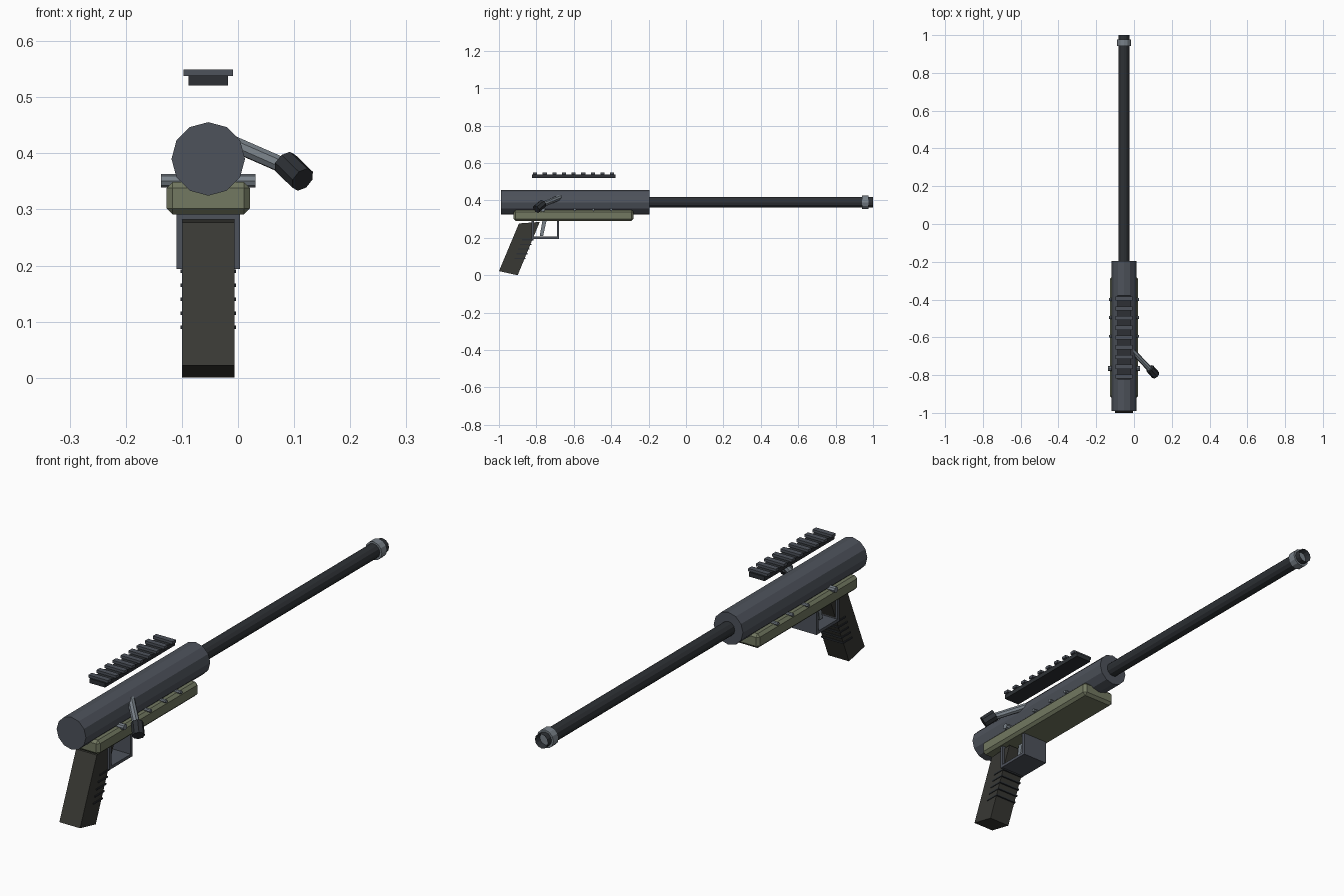
import bpy, bmesh
from mathutils import Vector

if "Cube" in bpy.data.objects:
    bpy.data.objects.remove(bpy.data.objects["Cube"])

CX = -0.053   # centre line of the body
AZ = 0.39     # height of the barrel axis


def material(name, rgb):
    m = bpy.data.materials.new(name)
    m.diffuse_color = (*rgb, 1)
    m.use_nodes = True
    m.node_tree.nodes["Principled BSDF"].inputs["Base Color"].default_value = m.diffuse_color
    return m


STEEL = material("blue_steel", (0.075, 0.085, 0.105))
BLACK = material("black_steel", (0.026, 0.030, 0.035))
LIGHT = material("light_steel", (0.19, 0.22, 0.25))
OLIVE = material("olive", (0.17, 0.19, 0.12))
RUBBER = material("rubber", (0.04, 0.04, 0.034))


def finish(name, bm, mat):
    bmesh.ops.recalc_face_normals(bm, faces=bm.faces)
    me = bpy.data.meshes.new(name)
    bm.to_mesh(me)
    bm.free()
    me.materials.append(mat)
    ob = bpy.data.objects.new(name, me)
    bpy.context.collection.objects.link(ob)
    return ob


def box(name, lo, hi, mat, bevel=0):
    bm = bmesh.new()
    bmesh.ops.create_cube(bm, size=1)
    lo, hi = Vector(lo), Vector(hi)
    for v in bm.verts:
        v.co = (lo + hi) / 2 + v.co * (hi - lo)
    if bevel:
        bmesh.ops.bevel(bm, geom=bm.edges[:], offset=bevel, segments=1, affect='EDGES')
    return finish(name, bm, mat)


def rod(name, a, b, r, sides, mat, bore=0):
    a, b = Vector(a), Vector(b)
    bm = bmesh.new()
    bmesh.ops.create_cone(bm, cap_ends=True, segments=sides, radius1=r, radius2=r,
                          depth=(b - a).length)
    if bore:
        end = max(bm.faces, key=lambda f: f.calc_center_median().z)
        bmesh.ops.inset_region(bm, faces=[end], thickness=bore)
        bmesh.ops.translate(bm, verts=end.verts, vec=(0, 0, -0.05))
    m = (b - a).to_track_quat('Z', 'Y').to_matrix().to_4x4()
    m.translation = (a + b) / 2
    bmesh.ops.transform(bm, matrix=m, verts=bm.verts)
    return finish(name, bm, mat)


def side_plate(name, profile, width, mat):
    """Extrude a (y, z) profile across x, centred on the body."""
    bm = bmesh.new()
    f = bm.faces.new([bm.verts.new((CX - width / 2, y, z)) for y, z in profile])
    ext = bmesh.ops.extrude_face_region(bm, geom=[f])
    bmesh.ops.translate(bm, vec=(width, 0, 0),
                        verts=[g for g in ext["geom"] if isinstance(g, bmesh.types.BMVert)])
    return finish(name, bm, mat)


# Receiver, barrel and muzzle
rod("receiver", (CX, -0.99, AZ), (CX, -0.195, AZ), 0.0655, 12, STEEL)
rod("barrel", (CX, -0.21, AZ), (CX, 1.0, AZ), 0.029, 12, BLACK, bore=0.011)
rod("muzzle_ring", (CX, 0.942, AZ), (CX, 0.976, AZ), 0.037, 12, LIGHT)

# Stock under the receiver
box("stock", (CX - 0.0745, -0.922, 0.291), (CX + 0.0745, -0.28, 0.349), OLIVE, bevel=0.011)

# Slanted grip with ridges
side_plate("grip", [(-1.0, 0.022), (-0.9, 0.0), (-0.782, 0.285), (-0.893, 0.277)],
           0.093, RUBBER)
for i in range(5):
    z = 0.09 + 0.025 * i
    y = -0.9 + 0.414 * z + 0.005
    box(f"grip_ridge_{i + 1}", (CX - 0.0495, y - 0.06, z - 0.003),
        (CX + 0.0495, y, z + 0.003), BLACK)

# Trigger and its guard
side_plate("trigger_guard", [(-0.825, 0.295), (-0.825, 0.194), (-0.678, 0.194), (-0.678, 0.295),
                             (-0.691, 0.295), (-0.691, 0.206), (-0.813, 0.206), (-0.813, 0.295)],
           0.113, STEEL)
side_plate("trigger", [(-0.782, 0.21), (-0.764, 0.21), (-0.745, 0.295), (-0.767, 0.295)],
           0.022, LIGHT)

# Sight rail floating over the receiver
box("rail_base", (CX - 0.035, -0.824, 0.521), (CX + 0.035, -0.377, 0.539), BLACK)
for i in range(9):
    y = -0.807 + 0.0515 * i
    box(f"rail_tooth_{i + 1}", (CX - 0.044, y - 0.011, 0.538),
        (CX + 0.044, y + 0.011, 0.549), STEEL)

# Bolt handle and knob
rod("bolt_handle", (-0.015, -0.665, 0.42), (0.09, -0.775, 0.374), 0.0145, 8, LIGHT)
rod("bolt_knob", (0.084, -0.765, 0.383), (0.115, -0.80, 0.353), 0.0235, 8, BLACK)

# Cross pins through the stock
for i, (y, r, half) in enumerate([(-0.765, 0.012, 0.084), (-0.595, 0.007, 0.08),
                                  (-0.495, 0.007, 0.08), (-0.4, 0.007, 0.08)]):
    rod(f"cross_pin_{i + 1}", (CX - half, y, 0.351), (CX + half, y, 0.351), r, 8, LIGHT)
